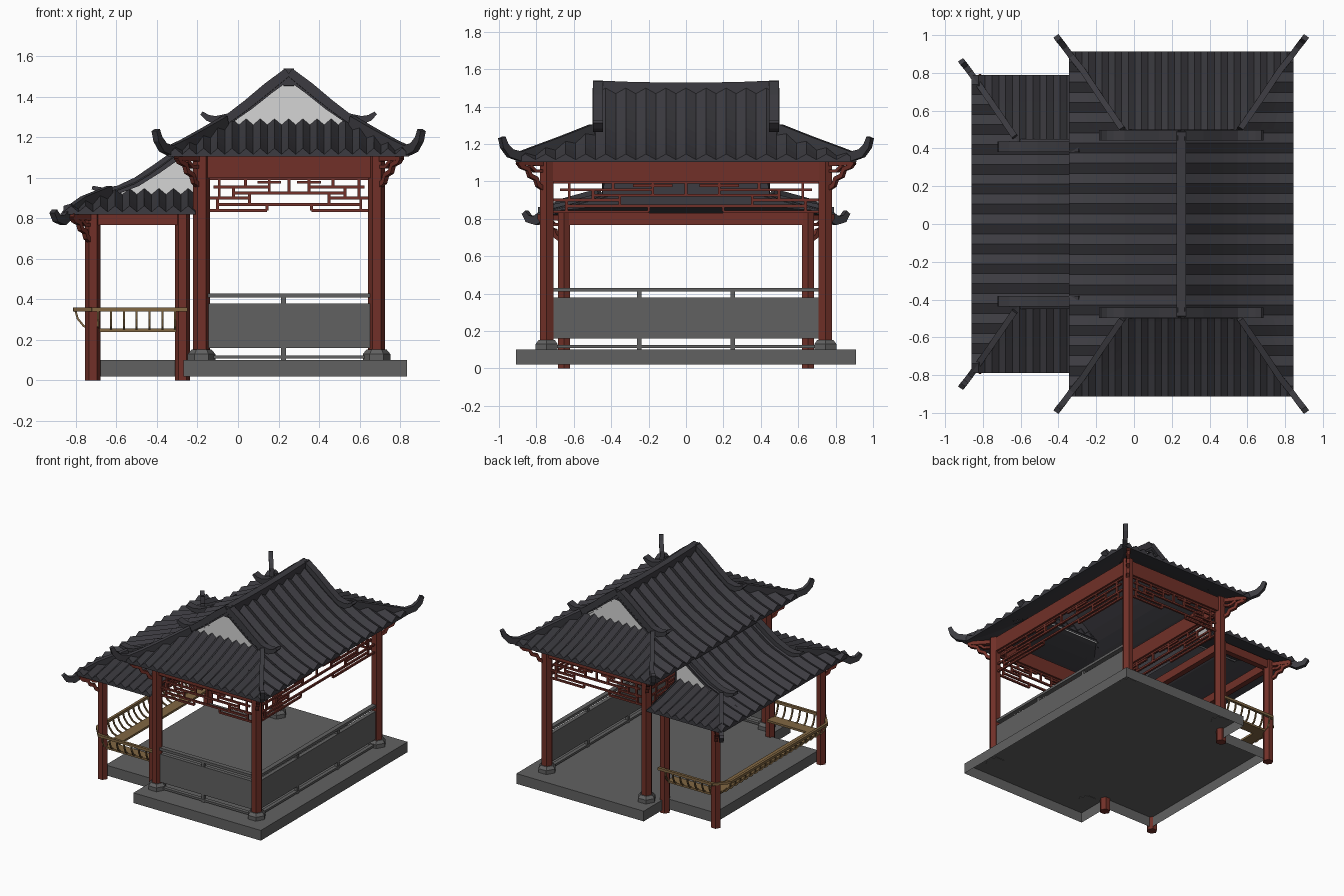
import bpy, bmesh, math
from mathutils import Vector

if "Cube" in bpy.data.objects:
    bpy.data.objects.remove(bpy.data.objects["Cube"])


def material(name, c):
    m = bpy.data.materials.new(name)
    m.diffuse_color = (*c, 1)
    m.use_nodes = True
    m.node_tree.nodes["Principled BSDF"].inputs["Base Color"].default_value = m.diffuse_color
    return m


TILE = material("dark_tile", (0.045, 0.044, 0.052))
RED = material("red_timber", (0.165, 0.030, 0.021))
STONE = material("grey_stone", (0.12, 0.12, 0.12))
PALE = material("pale_gable", (0.66, 0.66, 0.66))
OCHRE = material("ochre_wood", (0.22, 0.135, 0.055))


def finish(bm, name, mat, recalc=True):
    if recalc:
        bmesh.ops.recalc_face_normals(bm, faces=bm.faces[:])
    me = bpy.data.meshes.new(name)
    bm.to_mesh(me)
    bm.free()
    me.materials.append(mat)
    ob = bpy.data.objects.new(name, me)
    bpy.context.collection.objects.link(ob)


def box(bm, x0, x1, y0, y1, z0, z1):
    v = [bm.verts.new((x, y, z)) for x in (x0, x1) for y in (y0, y1) for z in (z0, z1)]
    for f in ((0, 1, 3, 2), (4, 6, 7, 5), (0, 4, 5, 1), (2, 3, 7, 6), (0, 2, 6, 4), (1, 5, 7, 3)):
        bm.faces.new([v[i] for i in f])


def lathe6(bm, x, y, rings):
    """Hexagonal stack of (radius, z) rings."""
    rows = [[bm.verts.new((x + r * math.cos(k * math.pi / 3), y + r * math.sin(k * math.pi / 3), z))
             for k in range(6)] for r, z in rings]
    for a, b in zip(rows, rows[1:]):
        for k in range(6):
            bm.faces.new((a[k], a[(k + 1) % 6], b[(k + 1) % 6], b[k]))
    bm.faces.new(rows[0])
    bm.faces.new(rows[-1])


def sweep(bm, pts, w, h, h_end=None):
    """Rectangular bar along a path lying in one vertical plane."""
    pts = [Vector(p) for p in pts]
    d = pts[-1] - pts[0]
    side = Vector((-d.y, d.x, 0)).normalized()
    rows, n = [], len(pts)
    for i, p in enumerate(pts):
        t = (pts[min(i + 1, n - 1)] - pts[max(i - 1, 0)]).normalized()
        up = t.cross(side)
        hh = h + ((h_end or h) - h) * (i / (n - 1)) ** 2
        rows.append([bm.verts.new(p + side * a * w / 2 + up * b * hh / 2)
                     for a, b in ((-1, -1), (1, -1), (1, 1), (-1, 1))])
    for a, b in zip(rows, rows[1:]):
        for k in range(4):
            bm.faces.new((a[k], a[(k + 1) % 4], b[(k + 1) % 4], b[k]))
    bm.faces.new(rows[0])
    bm.faces.new(rows[-1])


def interp(prof, d):
    i = 0
    while i < len(prof) - 2 and d > prof[i + 1][0]:
        i += 1
    (a, za), (b, zb) = prof[i], prof[i + 1]
    return za + (zb - za) * (d - a) / (b - a)


def nodes(a, b, count, cuts):
    """Positions and heights of the zigzag tile waves, with extra nodes at cuts."""
    p = (b - a) / count
    wave = ((0, 0), (.5, 1), (1, 0))
    out = [a + p * (k + f) for k in range(count) for f, _ in wave[:-1]] + [b]
    out = sorted(out + [c for c in cuts if a < c < b])
    return [(u, interp(wave, min(((u - a) / p + 1e-6) % 1, .9999))) for u in out]


def tiled_roof(name, cx, prof, ds, gy, ey, sides, dmin, n_side, n_end):
    """Hip-and-gable roof: ds = hip start, gy = gable y, ey = eave y."""
    de, steps = prof[-1][0], 8
    for label, amp, drop in (("tiles", .03, 0), ("soffit", 0, .012)):
        bm = bmesh.new()

        def sheet(nd, start, end, point, split):
            for (u0, w0), (u1, w1) in zip(nd, nd[1:]):
                if u1 - u0 < 1e-5:
                    continue
                outer = abs(u0 + u1) / 2 > split
                cols = []
                for u, w in ((u0, w0), (u1, w1)):
                    s = start(u, outer)
                    c = [Vector(point(u, s + (end - s) * i / steps)) + Vector((0, 0, amp * w - drop))
                         for i in range(steps + 1)]
                    if amp:   # tile end at the eave
                        c.append(Vector(point(u, end)) - Vector((0, 0, .012)))
                    cols.append([bm.verts.new(q) for q in c])
                fs = [bm.faces.new((cols[0][i], cols[0][i + 1], cols[1][i + 1], cols[1][i]))
                      for i in range(len(cols[0]) - 1)]
                fs[0].normal_update()
                if (fs[0].normal.z < 0) == bool(amp):
                    bmesh.ops.reverse_faces(bm, faces=fs)

        for s in sides:
            sheet(nodes(-ey, ey, n_side, (-gy, gy)),
                  lambda u, o: ds + (de - ds) * (abs(u) - gy) / (ey - gy) if o else 0, de,
                  lambda u, d: (cx + s * d, u, interp(prof, d)), gy)
        for e in (-1, 1):
            sheet(nodes(dmin, de, n_end, (-ds, ds)),
                  lambda u, o: gy + (ey - gy) * (abs(u) - ds) / (de - ds) if o else gy - .04, ey,
                  lambda u, y: (cx + sides[0] * u, e * y,
                                interp(prof, ds + (de - ds) * (y - gy) / (ey - gy))), ds)
        bmesh.ops.remove_doubles(bm, verts=bm.verts[:], dist=1e-5)
        finish(bm, name + "_" + label, TILE, False)


def roof_trim(name, cx, sides, rake, hip, gable, ry, gbl_y, h):
    bm, gb = bmesh.new(), bmesh.new()
    for e in (-1, 1):
        for s in sides:
            sweep(bm, [(cx + s * d, e * ry, z) for d, z in rake], .055, h, .018)
            sweep(bm, [(cx + s * d, e * y, z) for d, y, z in hip], .032, .062, .028)
        gb.faces.new([gb.verts.new((cx + sides[0] * d, e * gbl_y, z)) for d, z in gable])
        # dark backing behind the pale gable
        bm.faces.new([bm.verts.new((cx + sides[0] * d, e * (gbl_y - .012), z)) for d, z in gable])
    finish(bm, name + "_ridges", TILE)
    finish(gb, name + "_gables", PALE)


# Main roof
CX = 0.25
MP = [(0, 1.49), (.1, 1.408), (.2, 1.328), (.31, 1.25), (.42, 1.188), (.5, 1.15), (.595, 1.116)]
tiled_roof("main_roof", CX, MP, .31, .50, .912, (-1, 1), -.595, 17, 17)
half = [(.31, 1.24), (.31, 1.262), (.2, 1.345), (.1, 1.425)]
roof_trim("main_roof", CX, (-1, 1),
          [(0, 1.515), (.1, 1.442), (.2, 1.36), (.29, 1.295), (.36, 1.284), (.40, 1.296), (.43, 1.32)],
          [(.31, .5, 1.275), (.42, .66, 1.212), (.52, .81, 1.158), (.58, .885, 1.133), (.62, .94, 1.15),
           (.645, .972, 1.19), (.656, .985, 1.235)],
          half + [(0, 1.50)] + [(-d, z) for d, z in half[::-1]], .47, .478, .06)
bm = bmesh.new()
sweep(bm, [(CX, y, 1.485 + .012 * (y / .49) ** 2) for y in (-.49, -.3, -.1, .1, .3, .49)], .052, .085)
finish(bm, "main_roof_top_ridge", TILE)

# Side roof, a half hip-and-gable tucked under the main eave
SX = -0.30
SP = [(0, 1.10), (.1, 1.025), (.2, .96), (.33, .91), (.45, .865), (.56, .832)]
tiled_roof("side_roof", SX, SP, .33, .45, .79, (-1,), -.09, 15, 9)
roof_trim("side_roof", SX, (-1,),
          [(-.02, 1.13), (.1, 1.045), (.2, .98), (.29, .942), (.36, .935), (.42, .952)],
          [(.33, .46, .93), (.46, .65, .878), (.53, .75, .83), (.565, .8, .79), (.595, .84, .80),
           (.612, .86, .835)],
          [(-.09, .90), (-.09, 1.10), (0, 1.10), (.1, 1.03), (.2, .965), (.31, .92), (.31, .90)],
          .41, .42, .052)
# closed end of the side roof towards the main pavilion
bm = bmesh.new()
END = [(.79, .835), (.45, .92), (.42, 1.09)]
bm.faces.new([bm.verts.new((-.212, y, z)) for y, z in
              END + [(-y, z) for y, z in END[::-1]] + [(-.5, .86), (.5, .86)]])
finish(bm, "side_roof_end", TILE)

# Platform: one stepped outline, hollow and open underneath
bm = bmesh.new()
edge = [(-.27, .91), (-.27, .64), (-.70, .64)]
edge = [(.835, .91)] + edge + [(x, -y) for x, y in edge[::-1]] + [(.835, -.91)]
top = [bm.verts.new((x, y, .10)) for x, y in edge]
low = [bm.verts.new((x, y, .02)) for x, y in edge]
bm.faces.new(top)
for k in range(len(edge)):
    j = (k + 1) % len(edge)
    bm.faces.new((top[k], low[k], low[j], top[j]))
finish(bm, "stone_platform", STONE, False)

# Columns and column bases
MX, MY = (-.18, .684), .745
EX, EY = (-.716, -.274), .652
cols, bases = bmesh.new(), bmesh.new()
for e in (-1, 1):
    for x in MX:
        lathe6(cols, x, e * MY, [(.042, .10), (.042, 1.12)])
        lathe6(bases, x, e * MY, [(.068, .097), (.068, .13), (.05, .152)])
    for x in EX:
        lathe6(cols, x, e * EY, [(.038, 0), (.038, .835)])
finish(cols, "columns", RED)
finish(bases, "column_bases", STONE)

# Beams
bm = bmesh.new()
for (xa, xb), yy, z0, z1 in ((MX, MY, 1.0, 1.112), (EX, EY, .767, .832)):
    for e in (-1, 1):
        box(bm, xa, xb, e * yy - .022, e * yy + .022, z0, z1)
    for x in (xa, xb):
        box(bm, x - .022, x + .022, -yy, yy, z0, z1)
finish(bm, "beams", RED)

# Scrolled corner brackets
bm = bmesh.new()
SCROLL = [(.03, -.15), (.06, -.135), (.075, -.10), (.115, -.085), (.13, -.05), (.175, -.035), (.195, -.01)]
for e in (-1, 1):
    for x, y, zt, s, k in ((MX[0], MY, 1.115, -1, 1), (MX[1], MY, 1.115, 1, 1), (EX[0], EY, .82, -1, .85)):
        def at(r, z):
            return (x + s * r * k * .62, e * (y + r * k * .78), zt + z * k)
        sweep(bm, [at(*p) for p in SCROLL], .024, .024)
        sweep(bm, [at(0, -.02), at(.2, -.012)], .028, .03)
        sweep(bm, [at(.03, -.06), at(.08, -.06), at(.12, -.03)], .024, .018)
finish(bm, "corner_brackets", RED)

# Hanging fretwork: bars given as fractions from column to centre
FH = [(0, .72, .838), (.1, 1, .868), (0, .5, .90), (.3, 1, .925), (.05, .75, .955), (.6, .9, .978), (0, 1, .995)]
FV = [(.72, .838, .868), (.1, .838, .90), (.5, .868, .925), (.3, .90, .955), (.75, .925, .995),
      (1, .925, .995), (.12, .90, .995), (.45, .955, .995)]
T = .007
bm = bmesh.new()


def fret(u0, u1, place):
    mid = (u0 + u1) / 2
    for a in (u0, u1):
        for f, g, z in FH:
            p, q = sorted((a + (mid - a) * f, a + (mid - a) * g))
            place(p, q, z - T, z + T)
        for f, z0, z1 in FV:
            c = a + (mid - a) * f
            place(c - T, c + T, z0, z1)


for e in (-1, 1):
    fret(-.14, .645, lambda p, q, a, b: box(bm, p, q, e * MY - T, e * MY + T, a, b))
for x in MX:
    fret(-.71, .71, lambda p, q, a, b: box(bm, x - T, x + T, p, q, a, b))
finish(bm, "fretwork", RED)

# Low walls on the front and right: panel, rails, short posts
bm = bmesh.new()
for z0, z1, t in ((.16, .38, .015), (.41, .43, .018), (.108, .124, .015)):
    box(bm, MX[0], MX[1], -MY - t, -MY + t, z0, z1)
    box(bm, MX[1] - t, MX[1] + t, -MY, MY, z0, z1)
for z0, z1 in ((.10, .16), (.38, .41)):
    box(bm, .212, .237, -MY - .012, -MY + .012, z0, z1)
    for y in (-.25, .25):
        box(bm, MX[1] - .012, MX[1] + .012, y - .012, y + .012, z0, z1)
finish(bm, "low_walls", STONE)

# Benches with outward-curved backrests, the top rail cut across the corners
seat, rail = bmesh.new(), bmesh.new()
CURVE = [(.0, .25), (.045, .268), (.075, .305), (.088, .35)]
RY = .70
box(seat, -.725, -.64, -.62, .62, .24, .256)
sweep(rail, [(-.804, -.60, .351), (-.804, .60, .351)], .02, .02)
for k in range(20):
    y = -.59 + 1.18 * k / 19
    sweep(rail, [(EX[0] - o, y, z) for o, z in CURVE], .01, .01)
for e in (-1, 1):
    ya, yb = sorted((e * .575, e * .662))
    box(seat, -.69, -.30, ya, yb, .24, .256)
    sweep(rail, [(-.804, e * .595, .351), (-.715, e * RY, .351)], .02, .02)
    sweep(rail, [(-.72, e * RY, .351), (-.25, e * RY, .351)], .02, .02)
    for k in range(7):
        x = -.69 + .38 * k / 6
        sweep(rail, [(x, e * (EY + o * .55), z) for o, z in CURVE], .01, .01)
finish(seat, "bench_seats", OCHRE)
finish(rail, "bench_backrests", OCHRE)
